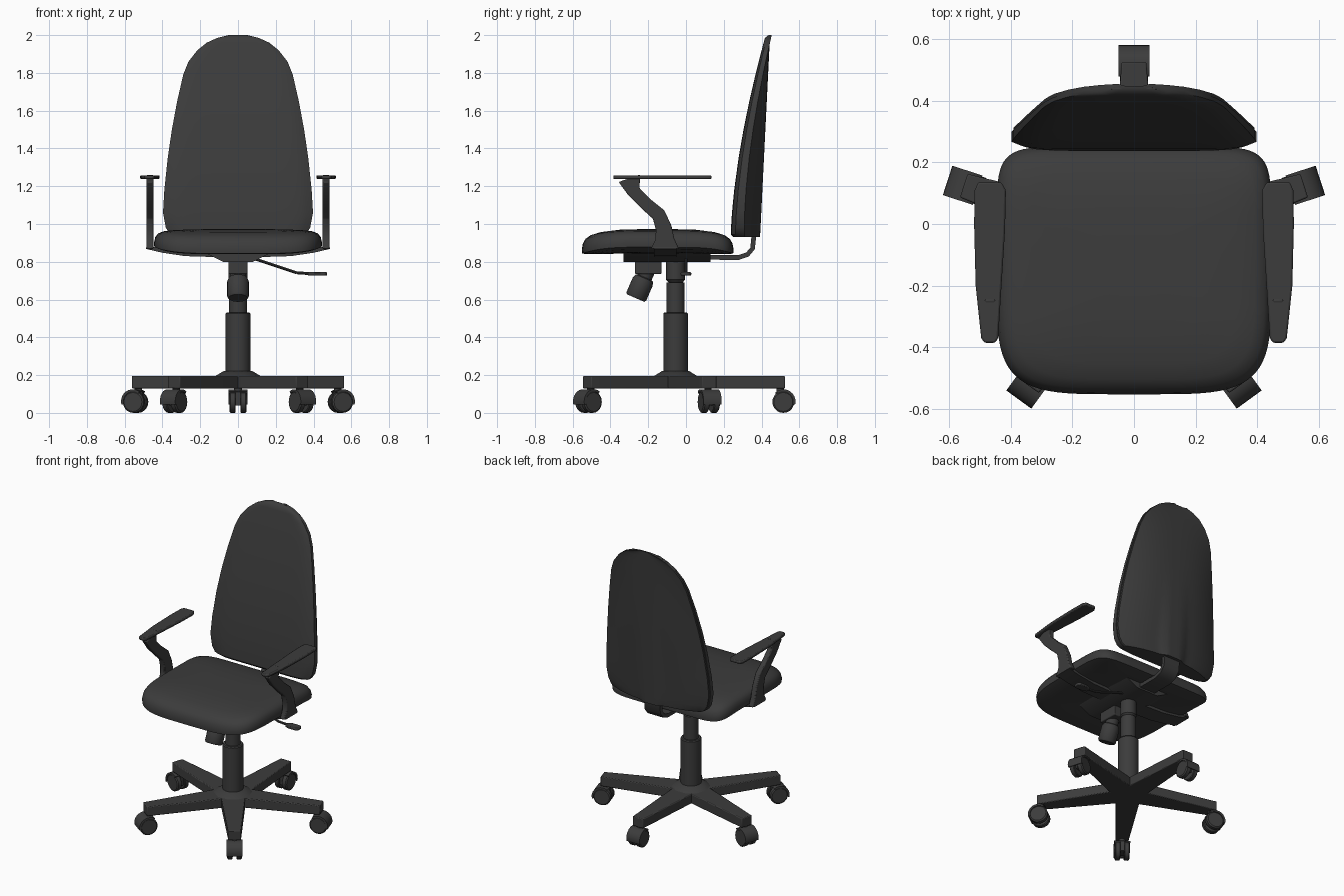
import bpy, bmesh, math
from mathutils import Vector, Matrix

cube = bpy.data.objects.get("Cube")
if cube:
    bpy.data.objects.remove(cube)

mat = bpy.data.materials.new("dark_grey")
mat.use_nodes = True
COLOUR = (0.045, 0.045, 0.045, 1)
mat.diffuse_color = COLOUR
mat.node_tree.nodes["Principled BSDF"].inputs["Base Color"].default_value = COLOUR
HUB_Y = -0.055


def finish(name, bm, smooth=35, mirror=False, bevel=0):
    bmesh.ops.recalc_face_normals(bm, faces=bm.faces)
    mesh = bpy.data.meshes.new(name)
    bm.to_mesh(mesh)
    bm.free()
    mesh.materials.append(mat)
    ob = bpy.data.objects.new(name, mesh)
    bpy.context.collection.objects.link(ob)
    bpy.ops.object.select_all(action="DESELECT")
    ob.select_set(True)
    bpy.context.view_layer.objects.active = ob
    if smooth:
        bpy.ops.object.shade_smooth_by_angle(angle=math.radians(smooth))
    if bevel:
        mod = ob.modifiers.new("bevel", "BEVEL")
        mod.width, mod.segments = bevel, 2
    if mirror:
        ob.modifiers.new("mirror", "MIRROR")
    return ob


def loft(name, rings, **kw):
    """Skin closed rings of equal length and cap both ends."""
    bm = bmesh.new()
    rows = [[bm.verts.new(p) for p in ring] for ring in rings]
    for a, b in zip(rows, rows[1:]):
        for i in range(len(a)):
            j = (i + 1) % len(a)
            bm.faces.new((a[i], a[j], b[j], b[i]))
    bm.faces.new(rows[0])
    bm.faces.new(rows[-1])
    return finish(name, bm, **kw)


def prism(name, pts, axis, lo, hi, **kw):
    """Extrude a 2D outline along x, y or z."""
    def place(p, d):
        c = list(p)
        c.insert(axis, d)
        return c
    return loft(name, [[place(p, lo) for p in pts], [place(p, hi) for p in pts]], **kw)


def ribbon(path, widths):
    """Outline of a band of varying width along a 2D path."""
    left, right = [], []
    for i, p in enumerate(path):
        d = Vector(path[min(i + 1, len(path) - 1)]) - Vector(path[max(i - 1, 0)])
        n = Vector((-d.y, d.x)).normalized() * widths[i] / 2
        left.append(Vector(p) + n)
        right.append(Vector(p) - n)
    return left + right[::-1]


def turned(name, origin, direction, profile, sides=32, **kw):
    """Round part from (radius, distance) pairs along a direction."""
    m = Matrix.Translation(origin) @ Vector(direction).to_track_quat("Z", "Y").to_matrix().to_4x4()
    rings = [[m @ Vector((r * math.cos(k * math.tau / sides), r * math.sin(k * math.tau / sides), h))
              for k in range(sides)] for r, h in profile]
    return loft(name, rings, **kw)


# Seat cushion: rounded outline, dropping at the front and rear
def seat_ring(scale, z):
    ring = []
    for k in range(72):
        a = k * math.tau / 72
        c, s = math.cos(a), math.sin(a)
        n = 8 if s > 0 else 4.5
        u = math.copysign(abs(c) ** (2 / n), c) * scale
        v = math.copysign(abs(s) ** (2 / n), s) * scale
        ring.append((0.445 * u, -0.15 + 0.402 * v, z - 0.035 * v ** 4))
    return ring


loft("seat_cushion", [seat_ring(s, z) for s, z in (
    (0.3, 0.845), (0.7, 0.85), (0.92, 0.865), (0.995, 0.878), (1, 0.9), (0.985, 0.93),
    (0.95, 0.95), (0.88, 0.962), (0.75, 0.968), (0.5, 0.972), (0.2, 0.973))], smooth=45)

# Backrest: half width by height, front cushion and bowed rear shell
OUTLINE = [(0.93, 0.335), (0.945, 0.36), (0.98, 0.382), (1.06, 0.397), (1.18, 0.39), (1.35, 0.372),
           (1.5, 0.35), (1.65, 0.322), (1.79, 0.29), (1.86, 0.262), (1.92, 0.215), (1.96, 0.165),
           (1.985, 0.11), (2.0, 0.05)]
US = [-1 + k / 12 for k in range(25)]


def depths(z):
    t = max(0, (z - 0.93) / 1.07)
    front = 0.237 + 0.185 * t ** 1.6
    return t, front, front + 0.02 + 0.04 * (1 - t), 0.392 + 0.053 * t


def cushion_ring(z, w):
    t, front, seam, _ = depths(z)
    end = 0.015 if z in (0.93, 2.0) else 0
    face = [(u * w, front + end + 0.025 * (1 - 0.6 * t) * abs(u) ** 10, z) for u in US]
    return face + [(u * w, seam, z) for u in reversed(US)]


def shell_ring(z, w):
    t, _, seam, rear = depths(z)
    w *= 0.985
    spine = max(0, 1 - t / 0.5)
    back = []
    for u in US:
        bow = 1 - abs(u) ** 2.5
        bump = max(0, min(1, (0.27 - abs(u)) / 0.08))
        back.append((u * w, seam + 0.012 + (rear - seam - 0.012) * (bow * (1 - 0.25 * spine) + 0.25 * spine * bump), z))
    return [(u * w, seam - 0.004, z) for u in reversed(US)] + back


loft("backrest_cushion", [cushion_ring(z, w) for z, w in OUTLINE], smooth=45)
loft("backrest_shell", [shell_ring(z, w) for z, w in OUTLINE], smooth=30)

# Backrest support bar curving up from under the seat
prism("backrest_bar", ribbon(
    [(0.0, 0.825), (0.2, 0.823), (0.28, 0.823), (0.325, 0.838), (0.352, 0.87), (0.36, 0.94)],
    [0.025] * 6), 0, -0.06, 0.06, smooth=40)

# Armrests, mirrored from the left side
prism("armrest_pad", [(0.43, 0.135), (0.415, 0.11), (0.418, -0.02), (0.44, -0.37), (0.45, -0.385),
                      (0.485, -0.385), (0.495, -0.37), (0.513, -0.2), (0.518, 0), (0.516, 0.11), (0.505, 0.135)],
      2, 1.238, 1.258, mirror=True, bevel=0.006)
prism("armrest_post", ribbon(
    [(-0.3, 1.242), (-0.275, 1.17), (-0.21, 1.105), (-0.145, 1.05), (-0.118, 0.98), (-0.112, 0.92), (-0.112, 0.868)],
    [0.12, 0.07, 0.068, 0.075, 0.085, 0.1, 0.15]), 0, 0.448, 0.485, mirror=True, bevel=0.006)
prism("armrest_bracket", ribbon([(0.485, 0.878), (0.4, 0.858), (0.28, 0.84), (0.12, 0.835)], [0.02] * 4),
      1, -0.17, -0.05, mirror=True)

# Tilt mechanism under the seat
prism("mechanism_plate", [(-0.17, 0.845), (0.17, 0.845), (0.08, 0.8), (-0.08, 0.8)], 1, -0.33, 0.13)
prism("tension_block", [(-0.27, 0.81), (-0.27, 0.735), (-0.13, 0.735), (-0.13, 0.81)], 0, -0.05, 0.05, bevel=0.006)
turned("tension_knob", (0, -0.205, 0.75), (0, -0.4, -0.92),
       [(0.04, 0), (0.04, 0.035), (0.05, 0.04), (0.057, 0.06), (0.057, 0.145), (0.05, 0.155)], sides=24)
turned("column_socket", (0, HUB_Y, 0), (0, 0, 1), [(0.035, 0.688), (0.05, 0.705), (0.05, 0.82)])

# Height lever with paddle
path = [Vector(p) for p in ((0.04, 0, 0.82), (0.1, 0, 0.812), (0.31, 0, 0.742), (0.4, 0, 0.736))]
for a, b in zip(path, path[1:]):
    turned("lever_rod", a, b - a, [(0.008, 0), (0.008, (b - a).length)], sides=10)
prism("lever_paddle", [(0.37, -0.015), (0.4, -0.028), (0.46, -0.028), (0.472, -0.015),
                       (0.472, 0.015), (0.46, 0.028), (0.4, 0.028), (0.37, 0.015)], 2, 0.727, 0.745, bevel=0.005)

# Gas column
turned("outer_column", (0, HUB_Y, 0), (0, 0, 1), [(0.065, 0.19), (0.065, 0.525), (0.06, 0.532)])
turned("inner_column", (0, HUB_Y, 0), (0, 0, 1), [(0.048, 0.5), (0.048, 0.69)])

# Star base: hub cone, five tapered legs, twin-wheel casters
turned("base_hub", (0, HUB_Y, 0), (0, 0, 1), [(0.11, 0.13), (0.12, 0.195), (0.075, 0.222)], sides=10)
for k in range(5):
    spin = Matrix.Translation((0, HUB_Y, 0)) @ Matrix.Rotation(math.radians(90 + 72 * k), 4, "Z")
    parts = [prism("base_leg", [(0, -0.075), (0.1, -0.075), (0.58, -0.04), (0.58, 0.04), (0.1, 0.075), (0, 0.075)],
                   2, 0.13, 0.195, bevel=0.005)]
    parts.append(turned("caster_stem", (0.555, 0, 0.06), (0, 0, 1), [(0.02, 0), (0.02, 0.075)], sides=12))
    for side in (-1, 1):
        parts.append(turned("caster_wheel", (0.57, side * 0.012, 0.058), (0, side, 0),
                            [(0.053, 0), (0.058, 0.004), (0.058, 0.028), (0.05, 0.034)], sides=20))
    # Hood over the top and outer half of the wheels
    arc = [math.radians(-15 + 14 * i) for i in range(11)]
    hood = [(0.57 + r * math.cos(a), 0.06 + r * math.sin(a)) for r, seq in ((0.065, arc), (0.052, arc[::-1])) for a in seq]
    parts.append(prism("caster_hood", hood, 1, -0.05, 0.05))
    parts.append(prism("caster_body", [(0.53, 0.04), (0.6, 0.04), (0.6, 0.11), (0.53, 0.11)], 1, -0.013, 0.013))
    for ob in parts:
        ob.matrix_world = spin
